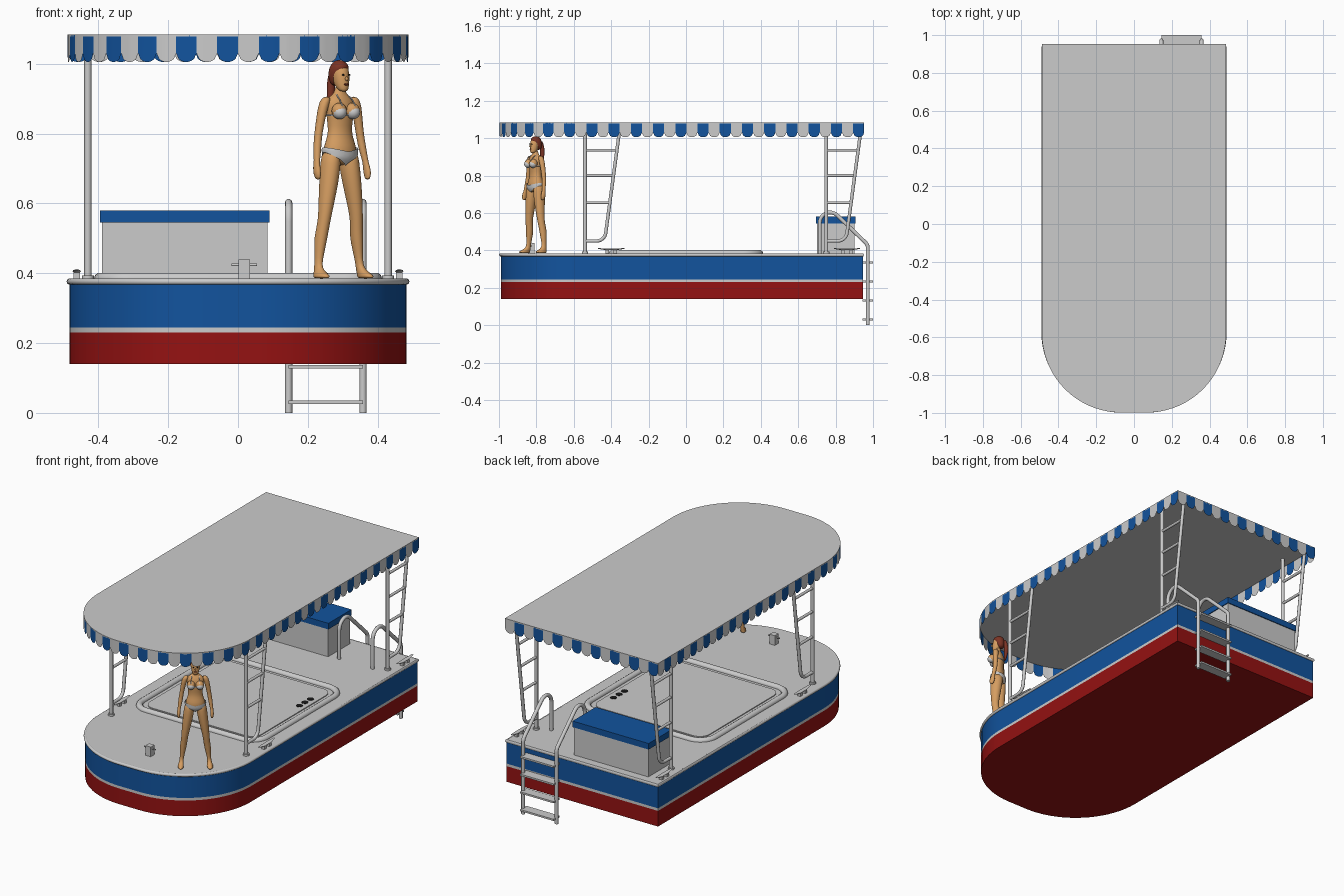
import bpy, bmesh, math
from mathutils import Vector, Matrix

if "Cube" in bpy.data.objects:
    bpy.data.objects.remove(bpy.data.objects["Cube"])

COL = dict(blue=(0.006, 0.087, 0.34), red=(0.3, 0.006, 0.006), skin=(0.67, 0.34, 0.12),
           hair=(0.2, 0.034, 0.018), dark=(0.01, 0.01, 0.01), white=(0.8, 0.8, 0.8))
MAT = {}
for k, c in COL.items():
    MAT[k] = bpy.data.materials.new(k)
    MAT[k].diffuse_color = (*c, 1)


def finish(ob, name, angle=40):
    ob.name = name
    bpy.ops.object.select_all(action='DESELECT')
    ob.select_set(True)
    bpy.context.view_layer.objects.active = ob
    bpy.ops.object.shade_smooth_by_angle(angle=math.radians(angle))
    return ob


def from_bm(name, bm, mats, angle=40):
    me = bpy.data.meshes.new(name)
    bm.to_mesh(me)
    bm.free()
    for m in mats:
        me.materials.append(MAT[m])
    ob = bpy.data.objects.new(name, me)
    bpy.context.collection.objects.link(ob)
    return finish(ob, name, angle)


def stack(name, loops, mats=(), span_mats=None, subsurf=0):
    """Bridge closed loops of equal length and cap both ends."""
    bm = bmesh.new()
    rows = [[bm.verts.new(p) for p in lp] for lp in loops]
    n = len(rows[0])
    for i in range(len(rows) - 1):
        for j in range(n):
            k = (j + 1) % n
            f = bm.faces.new((rows[i][j], rows[i][k], rows[i + 1][k], rows[i + 1][j]))
            f.material_index = span_mats[i] if span_mats else 0
    bm.faces.new(rows[0])
    bm.faces.new(rows[-1]).material_index = span_mats[-1] if span_mats else 0
    bmesh.ops.recalc_face_normals(bm, faces=bm.faces)
    ob = from_bm(name, bm, mats, 80 if subsurf else 40)
    if subsurf:
        ob.modifiers.new('round', 'SUBSURF').levels = subsurf
        ob.modifiers['round'].render_levels = subsurf
    return ob


def fillet(pts, closed, n=8):
    """Round the corners of a 2D path given as (a, b, radius)."""
    out = []
    for i, (a, b, r) in enumerate(pts):
        p = Vector((a, b))
        if r == 0 or (not closed and i in (0, len(pts) - 1)):
            out.append(p)
            continue
        u = (Vector(pts[i - 1][:2]) - p).normalized()
        v = (Vector(pts[(i + 1) % len(pts)][:2]) - p).normalized()
        h = u.angle(v) / 2
        c = p + (u + v).normalized() * (r / math.sin(h))
        s, e = p + u * (r / math.tan(h)) - c, p + v * (r / math.tan(h)) - c
        th = s.angle(e)
        for k in range(n + 1):
            t = k / n
            out.append(c + (s * math.sin((1 - t) * th) + e * math.sin(t * th)) / math.sin(th))
    return out


def outline(w, front, back, rf, rb=0, n=18):
    return fillet([(-w, front, rf), (w, front, rf), (w, back, rb), (-w, back, rb)], True, n)


def at_z(pts, z):
    return [(p[0], p[1], z) for p in pts]


def tube(name, pts, r, closed=False):
    cu = bpy.data.curves.new(name, 'CURVE')
    cu.dimensions = '3D'
    cu.bevel_depth, cu.bevel_resolution, cu.use_fill_caps = r, 3, True
    sp = cu.splines.new('POLY')
    sp.points.add(len(pts) - 1)
    for q, p in zip(sp.points, pts):
        q.co = (*p, 1)
    sp.use_cyclic_u = closed
    ob = bpy.data.objects.new(name, cu)
    bpy.context.collection.objects.link(ob)
    bpy.ops.object.select_all(action='DESELECT')
    ob.select_set(True)
    bpy.context.view_layer.objects.active = ob
    bpy.ops.object.convert(target='MESH')
    return finish(bpy.context.object, name)


def box(name, lo, hi, mat=None):
    lo, hi = Vector(lo), Vector(hi)
    bpy.ops.mesh.primitive_cube_add(size=1, location=(lo + hi) / 2, scale=hi - lo)
    bpy.context.object.name = name
    if mat:
        bpy.context.object.data.materials.append(MAT[mat])


def disc(name, loc, r, h, mat=None):
    bpy.ops.mesh.primitive_cylinder_add(vertices=20, radius=r, depth=h, location=loc)
    if mat:
        bpy.context.object.data.materials.append(MAT[mat])
    finish(bpy.context.object, name)


# Hull with red, white and blue bands, deck and rub rail
hull = outline(0.483, -0.99, 0.945, 0.42)
stack('hull', [at_z(hull, z) for z in (0.14, 0.23, 0.245, 0.37, 0.384)],
      ('red', 'white', 'blue'), (0, 1, 2, 1))
tube('rub_rail', at_z(outline(0.482, -0.99, 0.945, 0.42), 0.376), 0.009, True)

# Raised ring and panel on the deck, with cup holders
tube('deck_ring', at_z(outline(0.395, -0.395, 0.395, 0.09, 0.09, 8), 0.384), 0.018, True)
panel = outline(0.355, -0.355, 0.355, 0.06, 0.06, 8)
stack('deck_panel', [at_z(panel, 0.38), at_z(panel, 0.389)])
for i in range(3):
    disc('cup_holder', (0.315, 0.11 + 0.05 * i, 0.388), 0.018, 0.006, 'dark')

# Canopy sheet
canopy = outline(0.488, -0.998, 0.953, 0.42)
stack('canopy_top', [at_z(canopy, 1.078), at_z(canopy, 1.084)])


# Striped scalloped valance, sampled along the canopy edge
def sample(path, count):
    seg = [(b - a).length for a, b in zip(path, path[1:])]
    total, out = sum(seg), []
    for k in range(count):
        d, i = total * k / count, 0
        while d > seg[i]:
            d -= seg[i]
            i += 1
        out.append(path[i].lerp(path[i + 1], d / seg[i]))
    return out


C = 8
right = [Vector((0, -0.998))] + [p for p in canopy if p.x > 0 and p.y < 0.95] + [Vector((0.488, 0.953))]
left = [Vector((-p.x, p.y)) for p in reversed(right)]
edge = sample(right, 38 * C) + sample([right[-1], left[0]], 16 * C) + sample(left, 38 * C)
bm = bmesh.new()
for s in range(92):
    rows = []
    for k in range(C + 1):
        p = edge[(s * C + k) % len(edge)]
        t = 2 * k / C - 1
        z = 1.03 - 0.025 * math.sqrt(max(0, 1 - t * t))
        rows.append((bm.verts.new((*p, 1.083)), bm.verts.new((*p, z))))
    for (a, b), (c, d) in zip(rows, rows[1:]):
        bm.faces.new((a, b, d, c)).material_index = s % 2
bmesh.ops.remove_doubles(bm, verts=bm.verts, dist=1e-5)
from_bm('canopy_valance', bm, ('white', 'blue'))

# Four canopy supports shaped like ladders
for x in (-0.43, 0.43):
    for y in (-0.54, 0.75):
        tube('support_post', [(x, y, 0.384), (x, y, 1.08)], 0.0105)
        disc('support_foot', (x, y, 0.388), 0.017, 0.012)
        rail = fillet([(y, 0.45, 0), (y + 0.105, 0.45, 0.05), (y + 0.19, 1.08, 0)], False)
        tube('support_rail', [(x, *p) for p in rail], 0.0095)
        for z in (0.655, 0.8, 0.935):
            tube('support_rung', [(x, y, z), (x, y + 0.105 + 0.135 * (z - 0.45), z)], 0.008)

# Stern locker
box('locker', (-0.39, 0.70, 0.38), (0.085, 0.90, 0.545))
box('locker_lid', (-0.395, 0.695, 0.545), (0.09, 0.905, 0.58), 'blue')

# Swim ladder
rail = fillet([(0.715, 0.384, 0), (0.715, 0.677, 0.055), (0.972, 0.43, 0.04), (0.972, 0, 0)], False)
for x in (0.145, 0.358):
    tube('swim_ladder_rail', [(x, *p) for p in rail], 0.0105)
for z in (0.03, 0.132, 0.234, 0.336):
    box('swim_ladder_step', (0.145, 0.945, z - 0.005), (0.358, 1.0, z + 0.005))

# Mooring cleats and bow bollard
for x in (-0.462, 0.462):
    for y in (-0.40, 0.86):
        for d in (-0.022, 0.022):
            box('cleat_leg', (x - 0.009, y + d - 0.009, 0.38), (x + 0.009, y + d + 0.009, 0.405))
        stack('cleat_horn', [[(x + w * math.cos(a), y + d, z + 0.4 * w * math.sin(a))
                              for a in [k * math.tau / 10 for k in range(10)]]
                             for d, w, z in ((-0.07, 0.005, 0.41), (-0.03, 0.012, 0.406),
                                             (0.03, 0.012, 0.406), (0.07, 0.005, 0.41))])
box('bollard', (0.001, -0.845, 0.38), (0.035, -0.811, 0.44))
tube('bollard_bar', [(-0.018, -0.828, 0.424), (0.054, -0.828, 0.424)], 0.004)

# Standing woman, modelled facing -y and then turned
M = Matrix.Translation((0.292, -0.805, 0)) @ Matrix.Rotation(math.radians(35), 4, 'Z')


def ellipse(x, y, z, rx, ry, n=14):
    return [M @ Vector((x + rx * math.cos(k * math.tau / n), y + ry * math.sin(k * math.tau / n), z))
            for k in range(n)]


def limb(name, rings, mat):
    stack(name, [ellipse(*r) for r in rings], (mat,), subsurf=1)


def ball(name, loc, scale, mat):
    bpy.ops.mesh.primitive_uv_sphere_add(segments=16, ring_count=10)
    ob = bpy.context.object
    ob.data.materials.append(MAT[mat])
    ob.matrix_world = M @ Matrix.Translation(loc) @ Matrix.Diagonal((*scale, 1))
    finish(ob, name, 80)


TORSO = [(0.708, .026, .024), (0.73, .052, .038), (0.755, .054, .040), (0.78, .045, .033),
         (0.805, .037, .027), (0.84, .041, .031), (0.87, .046, .034), (0.893, .048, .028),
         (0.907, .034, .021), (0.915, .017, .015), (0.94, .014, .014)]
limb('torso', [(0, 0, *r) for r in TORSO], 'skin')
for s in (-1, 1):
    limb('leg', [(s * x, y, z, a, b) for x, y, z, a, b in (
        (.030, 0, .755, .022, .030), (.032, .001, .72, .029, .035), (.040, -.002, .66, .027, .031),
        (.050, -.003, .60, .022, .025), (.056, -.003, .555, .018, .020), (.060, .004, .52, .018, .021),
        (.064, .007, .49, .018, .021), (.070, .006, .44, .011, .013), (.073, .005, .415, .011, .014),
        (.075, -.008, .402, .014, .026), (.077, -.018, .393, .016, .037), (.077, -.018, .385, .016, .037))], 'skin')
    limb('arm', [(s * x, y, z, a, b) for x, y, z, a, b in (
        (.046, 0, .906, .010, .011), (.053, 0, .893, .016, .016), (.062, .002, .86, .014, .015),
        (.069, .004, .82, .012, .013), (.075, .004, .785, .0115, .012), (.079, 0, .755, .0115, .012),
        (.085, -.006, .72, .008, .009), (.087, -.008, .705, .009, .014),
        (.088, -.012, .685, .009, .015), (.086, -.014, .667, .006, .009))], 'skin')
    ball('breast', (s * .023, -.029, .865), (.022, .022, .023), 'skin')
    ball('bikini_cup', (s * .0235, -.032, .861), (.0205, .0215, .020), 'white')
    tube('bikini_strap', [M @ Vector(p) for p in ((s * .023, -.046, .878), (s * .022, -.030, .898),
                                                  (s * .017, 0, .917), (0, .016, .92))], .002)
    ball('eye', (s * .010, -.0315, .968), (.004, .003, .0025), 'dark')

# Bikini band and bottom
tube('bikini_band', [tuple(p) for p in ellipse(0, 0, .852, .0435, .033, 24)], .0025, True)


def girth(z):
    for (z0, a0, b0), (z1, a1, b1) in zip(TORSO, TORSO[1:]):
        if z <= z1:
            t = (z - z0) / (z1 - z0)
            return a0 + (a1 - a0) * t + .003, b0 + (b1 - b0) * t + .003


bm = bmesh.new()
rows = []
for k in range(32):
    a = k * math.tau / 32
    c = abs(math.cos(a))
    col = []
    for t in range(5):
        z = (.708 + .038 * c) * (1 - t / 4) + (.748 + .012 * c) * t / 4
        rx, ry = girth(z)
        col.append(bm.verts.new(M @ Vector((rx * math.cos(a), ry * math.sin(a), z))))
    rows.append(col)
for p, q in zip(rows, rows[1:] + rows[:1]):
    for t in range(4):
        bm.faces.new((p[t], q[t], q[t + 1], p[t + 1]))
from_bm('bikini_bottom', bm, ('white',), 80)

# Head, nose, lips and hair with ponytail
limb('head', [(0, -.020, .920, .009, .009), (0, -.014, .928, .017, .018), (0, -.007, .945, .022, .026),
              (0, -.003, .965, .025, .029), (0, 0, .985, .024, .029), (0, .002, 1.0, .016, .02)], 'skin')
ball('nose', (0, -.034, .957), (.004, .006, .006), 'skin')
ball('lips', (0, -.031, .941), (.008, .003, .003), 'hair')
limb('hair', [(0, .014, .935, .018, .014), (0, .013, .955, .027, .024), (0, .009, .975, .030, .028),
              (0, .002, .990, .028, .032), (0, .003, 1.003, .020, .024), (0, .004, 1.011, .007, .009)], 'hair')
limb('ponytail', [(0, .036, .985, .007, .007), (0, .042, .965, .011, .011), (0, .046, .93, .013, .012),
                  (0, .044, .89, .012, .010), (0, .036, .85, .004, .004)], 'hair')

for m in bpy.data.materials:
    if m.users and not m.is_grease_pencil:
        m.use_nodes = True
        m.node_tree.nodes["Principled BSDF"].inputs["Base Color"].default_value = m.diffuse_color
